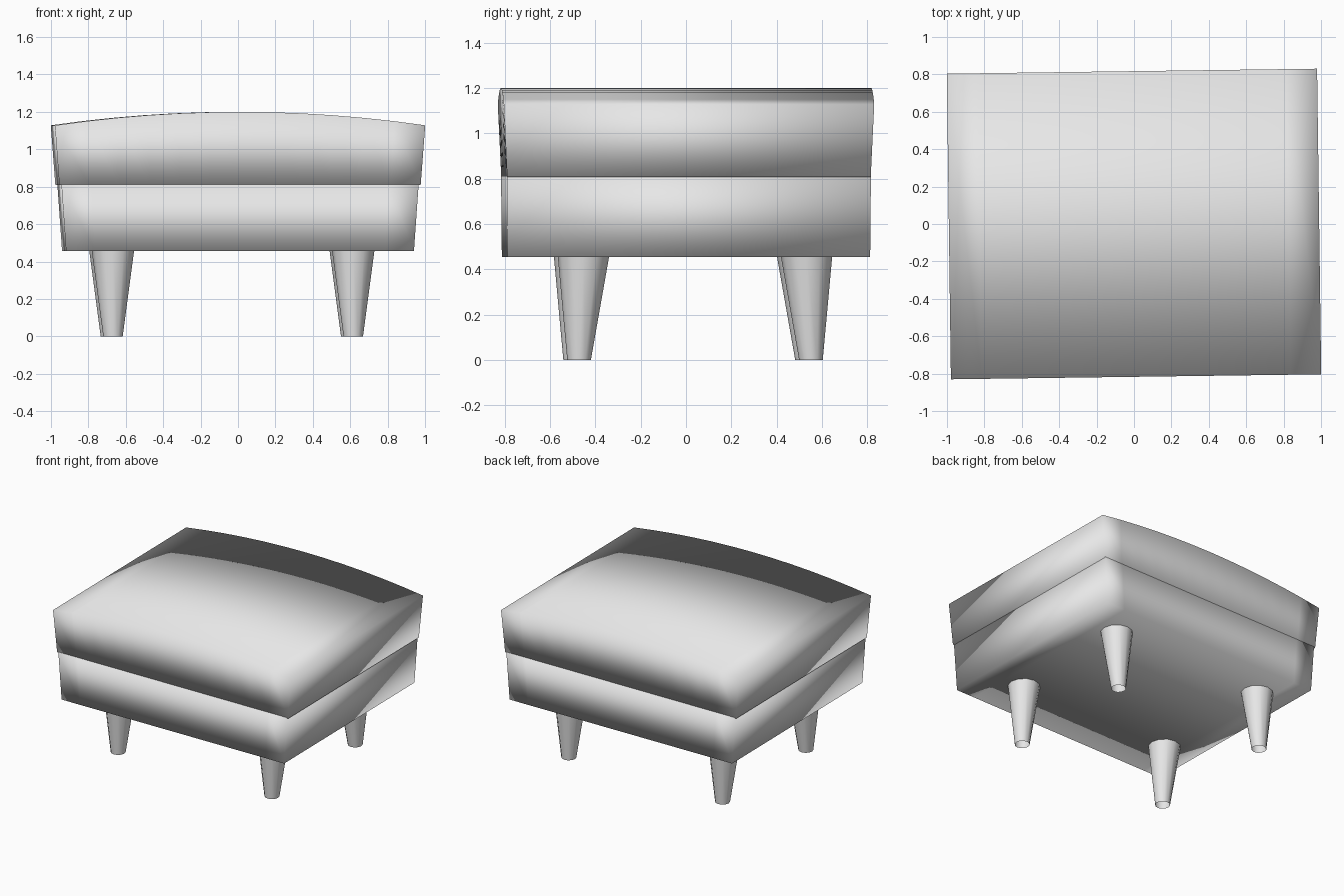
import bpy
import bmesh
import math

if "Cube" in bpy.data.objects:
    bpy.data.objects.remove(bpy.data.objects["Cube"])

TURN = math.radians(0.77)   # the whole stool stands very slightly turned

GREY = (0.8, 0.8, 0.8, 1.0)
grey = bpy.data.materials.new("light_grey")
grey.use_nodes = True
grey.diffuse_color = GREY
grey.node_tree.nodes["Principled BSDF"].inputs["Base Color"].default_value = GREY


def finish(bm, name):
    bmesh.ops.recalc_face_normals(bm, faces=bm.faces)
    for face in bm.faces:
        face.smooth = True
    mesh = bpy.data.meshes.new(name)
    bm.to_mesh(mesh)
    bm.free()
    mesh.materials.append(grey)
    obj = bpy.data.objects.new(name, mesh)
    obj.rotation_euler.z = TURN
    bpy.context.collection.objects.link(obj)
    return obj


def padded_block(name, low, high, bottom, top, arch, rounding, steps=12):
    """Tapered box whose top arches along x; low and high are half sizes.
    rounding gives the edge radius at the bottom, sides and top."""
    bm = bmesh.new()
    slices = []
    for i in range(steps + 1):
        t = 2 * i / steps - 1
        crown = top - arch * t * t
        slices.append([
            bm.verts.new((low[0] * t, -low[1], bottom)),
            bm.verts.new((low[0] * t, low[1], bottom)),
            bm.verts.new((high[0] * t, high[1], crown)),
            bm.verts.new((high[0] * t, -high[1], crown)),
        ])
    for a, b in zip(slices, slices[1:]):
        for k in range(4):
            n = (k + 1) % 4
            bm.faces.new((a[k], a[n], b[n], b[k]))
    bm.faces.new(slices[0])
    bm.faces.new(slices[-1])

    # weight each hard edge so the bevel differs by height
    weight = bm.edges.layers.float.new("bevel_weight_edge")
    widest = max(rounding)
    middle = (bottom + top - arch) / 2
    for edge in bm.edges:
        if abs(edge.calc_face_angle(0)) > 0.8:
            above = sum(v.co.z > middle for v in edge.verts)
            edge[weight] = rounding[above] / widest
    obj = finish(bm, name)
    bevel = obj.modifiers.new("soft_edges", "BEVEL")
    bevel.limit_method = "WEIGHT"
    bevel.width = widest
    bevel.segments = 3
    bevel.use_clamp_overlap = False


# Upholstered base and the arched cushion on it
padded_block("base", (0.93, 0.80), (0.955, 0.803), 0.455, 0.812, 0,
             (0.055, 0.05, 0.02))
padded_block("cushion", (0.966, 0.802), (0.99, 0.817), 0.808, 1.2, 0.072,
             (0.02, 0.05, 0.07))


# Tapered legs, leaning slightly outwards to front and back
LEG_TOP = 0.47
for side, x in (("right", -0.675), ("left", 0.61)):
    for end, y, lean in (("front", -0.48, 0.02), ("back", 0.543, -0.02)):
        bm = bmesh.new()
        bmesh.ops.create_cone(bm, cap_ends=False, segments=12,
                              radius1=0.052, radius2=0.115, depth=LEG_TOP)
        for v in bm.verts:
            v.co.z += LEG_TOP / 2
            v.co.x += x
            v.co.y += y + lean * v.co.z / LEG_TOP
        finish(bm, f"{end}_{side}_leg")
